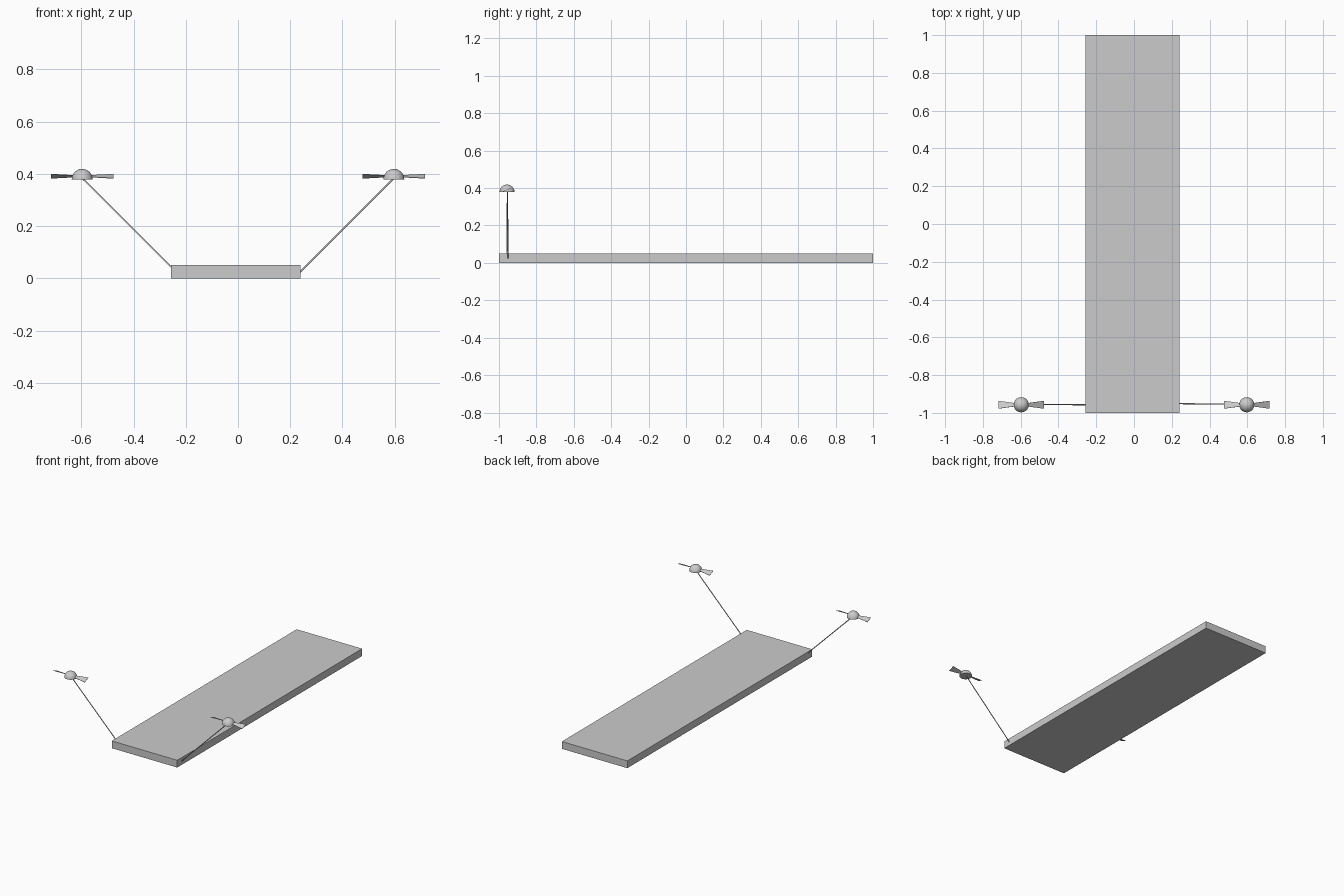
import bpy, bmesh, math
from mathutils import Vector, Matrix

if "Cube" in bpy.data.objects:
    bpy.data.objects.remove(bpy.data.objects["Cube"])

def make_object(name, bm):
    bmesh.ops.recalc_face_normals(bm, faces=bm.faces)
    me = bpy.data.meshes.new(name)
    bm.to_mesh(me)
    bm.free()
    ob = bpy.data.objects.new(name, me)
    bpy.context.collection.objects.link(ob)
    return ob

def board():
    bm = bmesh.new()
    bmesh.ops.create_cube(bm, size=1, matrix=Matrix.Translation((-0.008, 0, 0.025))
                          @ Matrix.Diagonal((0.496, 2.0, 0.05, 1)))
    return make_object("board", bm)

def rod(name, a, b, r=0.003):
    a, b = Vector(a), Vector(b)
    d = b - a
    m = Matrix.Translation((a + b) / 2) @ d.to_track_quat('Z', 'Y').to_matrix().to_4x4()
    bm = bmesh.new()
    bmesh.ops.create_cone(bm, cap_ends=True, segments=12, radius1=r, radius2=r,
                          depth=d.length, matrix=m)
    return make_object(name, bm)

def dome(name, centre, r=0.04):
    bm = bmesh.new()
    bmesh.ops.create_uvsphere(bm, u_segments=32, v_segments=16, radius=r)
    cut = bmesh.ops.bisect_plane(bm, geom=bm.verts[:] + bm.edges[:] + bm.faces[:],
                                 plane_co=(0, 0, 0), plane_no=(0, 0, -1), clear_outer=True)
    bmesh.ops.holes_fill(bm, edges=[e for e in bm.edges if e.is_boundary])
    for f in bm.faces:
        f.smooth = abs(f.normal.z) < 0.999 or len(f.verts) < 5
    bmesh.ops.translate(bm, verts=bm.verts, vec=centre)
    ob = make_object(name, bm)
    bpy.context.view_layer.objects.active = ob
    ob.select_set(True)
    bpy.ops.object.shade_smooth_by_angle(angle=math.radians(40))
    ob.select_set(False)
    return ob

def blades(name, centre):
    # two tapered, pitched blades, the second turned half way round
    bm = bmesh.new()
    pitch = Matrix.Rotation(math.radians(22), 4, 'X')
    for turn in (0, math.pi):
        m = Matrix.Translation(centre) @ Matrix.Rotation(turn, 4, 'Z') @ pitch
        v = []
        for x, w in ((0.01, 0.006), (0.12, 0.022)):
            for y, z in ((-w, -0.001), (w, -0.001), (w, 0.001), (-w, 0.001)):
                v.append(bm.verts.new(m @ Vector((x, y, z))))
        for i in range(4):
            j = (i + 1) % 4
            bm.faces.new((v[i], v[j], v[j + 4], v[i + 4]))
        bm.faces.new(v[3::-1])
        bm.faces.new(v[4:])
    return make_object(name, bm)

board()
Y = -0.957
for side, s, foot in (("left", -1, (-0.25, Y, 0.038)), ("right", 1, (0.235, Y + 0.006, 0.022))):
    x = 0.597 * s
    rod(side + "_support_rod", foot, (x, Y + 0.002, 0.384))
    dome(side + "_propeller_hub", (x, Y, 0.379))
    # right blade leans toward the back, left blade toward the front
    blades(side + "_propeller_blades", (x, Y, 0.391))
